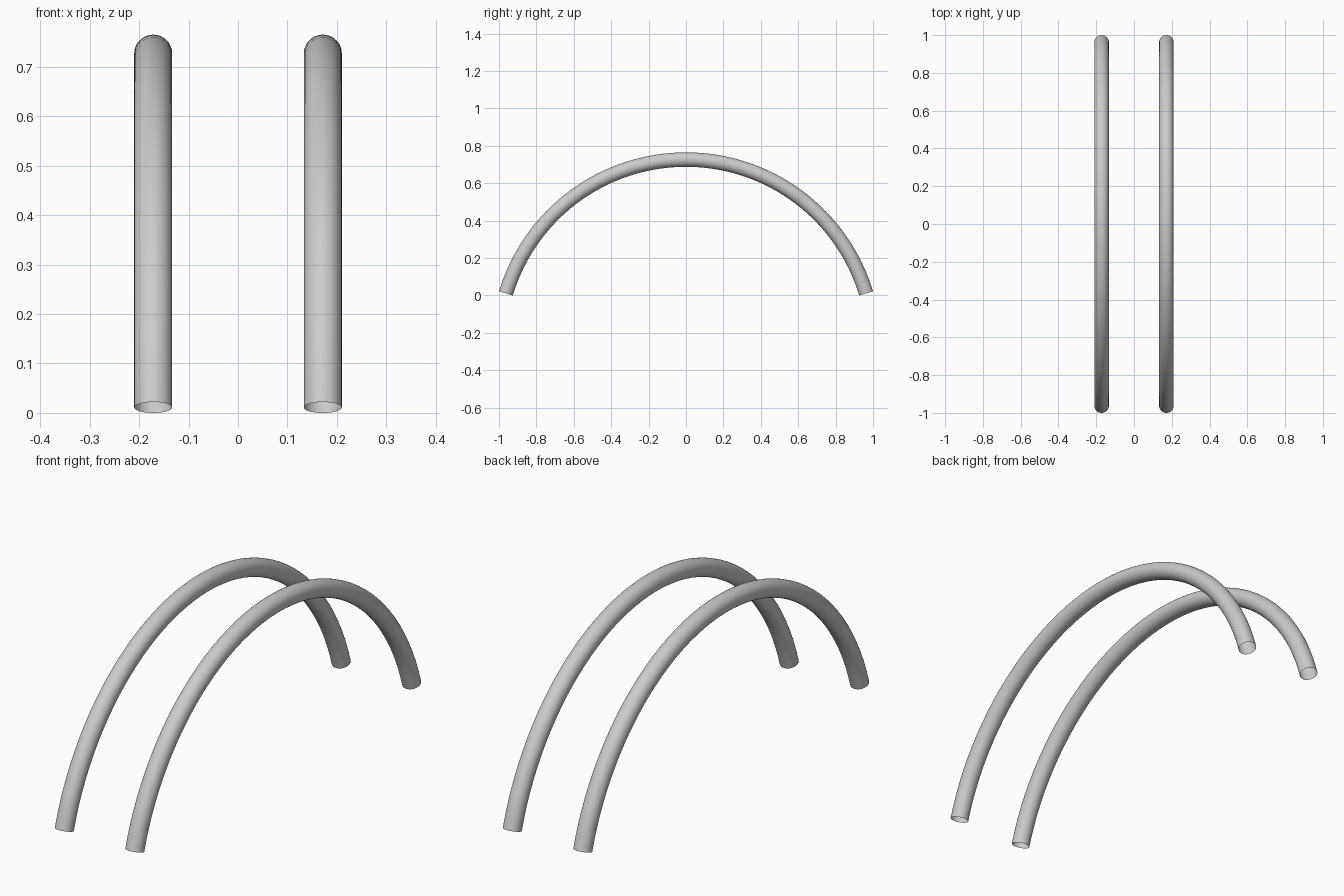
import bpy, bmesh, math
from mathutils import Vector, Matrix

if "Cube" in bpy.data.objects:
    bpy.data.objects.remove(bpy.data.objects["Cube"])

TUBE_R = 0.0385       # tube radius
HALF_SPAN = 0.963     # centreline half width at the feet
FOOT_Z, APEX_Z = 0.011, 0.7265
RISE = APEX_Z - FOOT_Z
ARC_R = (HALF_SPAN ** 2 + RISE ** 2) / (2 * RISE)
CENTRE_Z = APEX_Z - ARC_R
HALF_ANGLE = math.asin(HALF_SPAN / ARC_R)


def arch_tube(name, x):
    """Open-ended round tube swept along a circular arc in the YZ plane."""
    bm = bmesh.new()
    # Ring at the apex, facing along y
    ring = bmesh.ops.create_circle(
        bm, segments=32, radius=TUBE_R, cap_ends=False,
        matrix=Matrix.Translation((0, 0, APEX_Z)) @ Matrix.Rotation(math.pi / 2, 4, 'X'))
    pivot = Vector((0, 0, CENTRE_Z))
    # Turn the ring to one foot, then sweep it to the other
    bmesh.ops.rotate(bm, verts=ring["verts"], cent=pivot,
                     matrix=Matrix.Rotation(-HALF_ANGLE, 3, 'X'))
    bmesh.ops.spin(bm, geom=bm.verts[:] + bm.edges[:], cent=pivot, axis=(1, 0, 0),
                   angle=2 * HALF_ANGLE, steps=48, use_duplicate=False)
    bmesh.ops.recalc_face_normals(bm, faces=bm.faces)
    # Make sure the normals of the open tube point outwards
    f = next(iter(bm.faces))
    c = f.calc_center_median()
    radial = Vector((0, c.y, c.z - CENTRE_Z)).normalized() * ARC_R + pivot
    if f.normal.dot(c - radial) < 0:
        bmesh.ops.reverse_faces(bm, faces=bm.faces)
    for face in bm.faces:
        face.smooth = True
    mesh = bpy.data.meshes.new(name)
    bm.to_mesh(mesh)
    bm.free()
    obj = bpy.data.objects.new(name, mesh)
    obj.location.x = x
    bpy.context.collection.objects.link(obj)


# Pair of matching arches
for side, sx in (("left", -1), ("right", 1)):
    arch_tube(f"arch_tube_{side}", sx * 0.1715)
